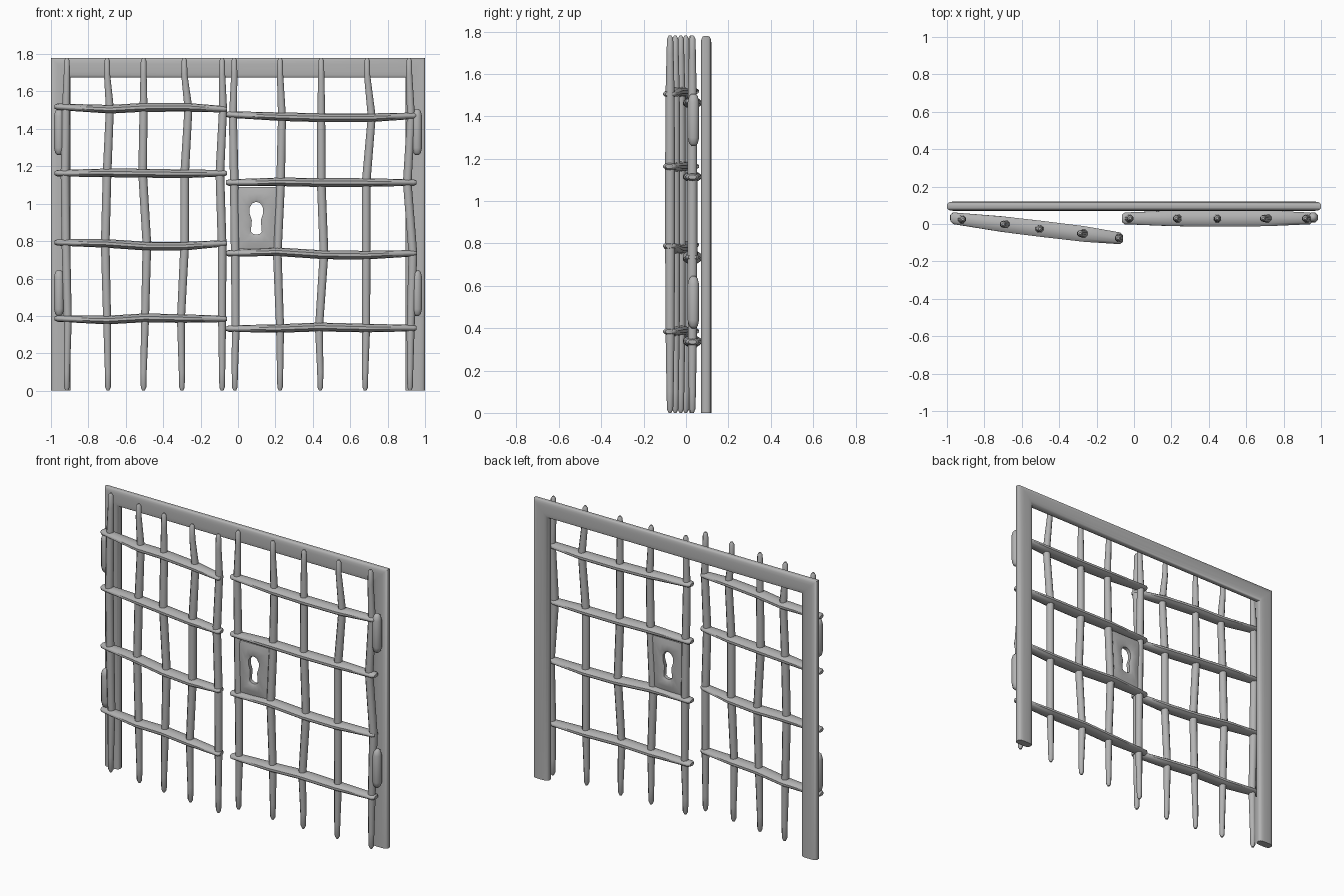
import bpy, bmesh, math

if "Cube" in bpy.data.objects:
    bpy.data.objects.remove(bpy.data.objects["Cube"])

iron = bpy.data.materials.new("grey iron")
iron.use_nodes = True
GREY = (0.45, 0.45, 0.45, 1)
iron.diffuse_color = GREY
iron.node_tree.nodes["Principled BSDF"].inputs["Base Color"].default_value = GREY


def finish(name, bm, angle=50):
    """Turn a bmesh into a smooth shaded iron object."""
    bmesh.ops.recalc_face_normals(bm, faces=bm.faces)
    mesh = bpy.data.meshes.new(name)
    bm.to_mesh(mesh)
    bm.free()
    obj = bpy.data.objects.new(name, mesh)
    bpy.context.collection.objects.link(obj)
    mesh.materials.append(iron)
    bpy.ops.object.select_all(action='DESELECT')
    obj.select_set(True)
    bpy.context.view_layer.objects.active = obj
    bpy.ops.object.shade_smooth_by_angle(angle=math.radians(angle))
    return obj


def loft(name, rings, closed=False, angle=50):
    """Skin a list of point rings, capping both ends unless closed."""
    bm = bmesh.new()
    loops = [[bm.verts.new(p) for p in ring] for ring in rings]
    pairs = list(zip(loops, loops[1:]))
    if closed:
        pairs.append((loops[-1], loops[0]))
    else:
        bm.faces.new(loops[0])
        bm.faces.new(loops[-1])
    n = len(loops[0])
    for a, b in pairs:
        for i in range(n):
            j = (i + 1) % n
            bm.faces.new((a[i], a[j], b[j], b[i]))
    return finish(name, bm, angle)


def oval(n):
    return [(math.cos((i + 0.5) * math.tau / n), math.sin((i + 0.5) * math.tau / n)) for i in range(n)]


def upright(name, stations):
    """Standing bar; each station is x, y, z, radius."""
    return loft(name, [[(x + r * c, y + r * s, z) for c, s in oval(8)] for x, y, z, r in stations])


def crossbar(name, stations):
    """Lying bar, deeper than tall; each station is x, y, z, scale."""
    return loft(name, [[(x, y + 0.044 * k * c, z + 0.023 * k * s) for c, s in oval(10)]
                       for x, y, z, k in stations])


# Surrounding frame: one soft profile swept up, across and down
def soft(v):
    return math.copysign(abs(v) ** 0.6, v)


profile = [(0.053 * soft(c), 0.025 * soft(s)) for c, s in oval(16)]
corners = [(-0.947, 0, 1, 0), (-0.947, 1.727, 1, -1), (0.947, 1.727, -1, -1), (0.947, 0, -1, 0)]
loft("gate_frame", [[(x + u * dx, 0.095 + v, z + u * dz) for u, v in profile]
                    for x, z, dx, dz in corners])


def door(side, plane, heights, columns, sags, ends):
    """Grid of bent uprights and crossbars lying along a plane y = plane(x)."""
    for n, xs in enumerate(columns, 1):
        top, bottom = xs[0], xs[-1]
        zs = [1.69] + heights + [0.1]
        stations = [(top, 1.78, 0.007), (top, 1.765, 0.016)]
        radii = [0.018, 0.023, 0.025, 0.025, 0.023, 0.018]
        stations += list(zip(xs, zs, radii))
        stations += [(bottom, 0.018, 0.016), (bottom, 0.0, 0.007)]
        upright(f"{side}_upright_{n}", [(x, plane(xs[0]), z, r) for x, z, r in stations])
    a, b = ends
    for n, (z, sag) in enumerate(zip(heights, sags), 1):
        xs = [a, a + 0.015] + [c[n] for c in columns[1:4]] + [b - 0.015, b]
        dz = [sag[0], sag[0]] + sag[1:4] + [sag[4], sag[4]]
        scales = [0.45, 0.75, 1, 1.03, 1, 0.75, 0.45]
        crossbar(f"{side}_crossbar_{n}",
                 [(x, plane(x), z + d * 0.01, k) for x, d, k in zip(xs, dz, scales)])


# Right door, standing slightly open
door("right", lambda x: 0.025 - 0.12 * (x + 0.92), [1.51, 1.163, 0.783, 0.384],
     [[-0.915, -0.92, -0.925, -0.92, -0.91, -0.915],
      [-0.70, -0.685, -0.70, -0.71, -0.70, -0.695],
      [-0.505, -0.505, -0.51, -0.487, -0.497, -0.505],
      [-0.287, -0.265, -0.285, -0.285, -0.305, -0.30],
      [-0.085, -0.08, -0.097, -0.085, -0.085, -0.085]],
     [[0.8, -0.5, 0.5, 0.5, -0.5], [0, 0.2, 0, -0.3, 0],
      [1, 0.5, -1, -1, 0.5], [0.2, -0.6, 0.6, 0.2, 0]], (-0.98, -0.06))

# Left door, closed
door("left", lambda x: 0.03, [1.465, 1.113, 0.735, 0.335],
     [[-0.02, -0.027, -0.02, -0.015, -0.012, -0.017],
      [0.225, 0.235, 0.228, 0.21, 0.225, 0.225],
      [0.445, 0.445, 0.445, 0.46, 0.433, 0.44],
      [0.69, 0.715, 0.685, 0.685, 0.685, 0.68],
      [0.915, 0.925, 0.905, 0.935, 0.923, 0.92]],
     [[1.2, 0, -0.5, -0.5, 0.5], [0, 0.4, 0, 0, 0],
      [0, 0.8, -0.8, -1, 0], [-0.3, -0.2, 0.6, 0, 0]], (-0.065, 0.955))

# Hinge barrels
for side, x in (("right", -0.957), ("left", 0.957)):
    for level, mid in (("upper", 1.383), ("lower", 0.522)):
        shape = [(-0.123, 0.010), (-0.112, 0.022), (-0.085, 0.029)]
        shape += [(-h, r) for h, r in reversed(shape)]
        upright(f"{side}_{level}_hinge", [(x, 0.035, mid + h, r) for h, r in shape])

# Lock plate: dished skin between a rectangle and a keyhole
half_hole = [(0, 0.087), (0.022, 0.079), (0.036, 0.055), (0.036, 0.025), (0.024, -0.012),
             (0.027, -0.045), (0.029, -0.073), (0.017, -0.085), (0, -0.088)]
half_edge = [(0, 0.165), (0.06, 0.165), (0.12, 0.165), (0.12, 0.07), (0.11, 0),
             (0.105, -0.07), (0.105, -0.165), (0.05, -0.165), (0, -0.165)]


def ring(t, y):
    half = [(hx + (ex - hx) * t, hz + (ez - hz) * t) for (hx, hz), (ex, ez) in zip(half_hole, half_edge)]
    both = half + [(-x, z) for x, z in reversed(half[1:-1])]
    return [(0.098 + x, y, 0.923 + z) for x, z in both]


loft("lock_plate", [ring(t, 0.03 + d) for t, d in
                    ((0, -0.012), (0.2, -0.02), (0.6, -0.017), (1, -0.01),
                     (1, 0.01), (0.6, 0.017), (0.2, 0.02), (0, 0.012))], closed=True)
